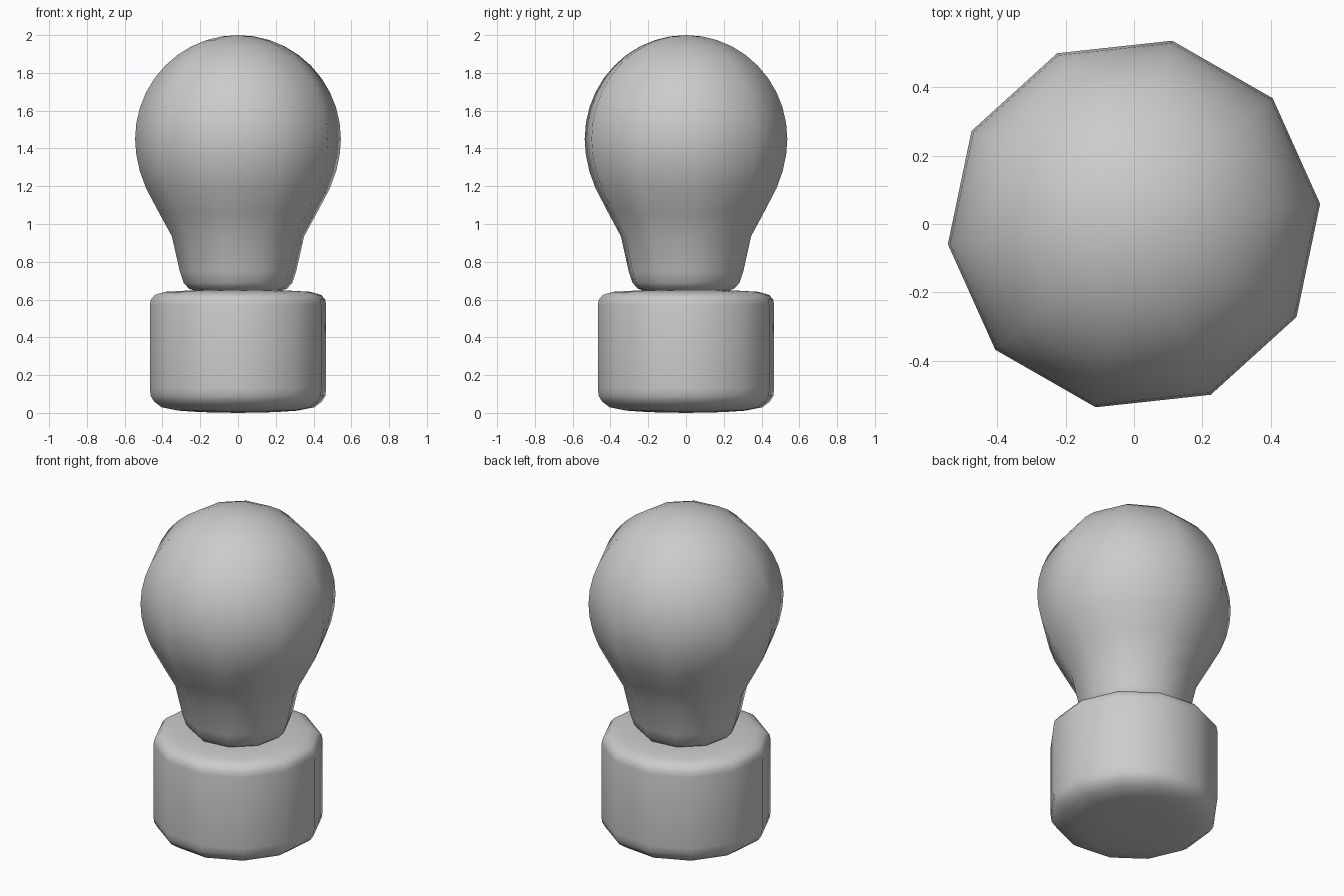
import bpy, bmesh
from math import sin, cos, pi, radians

if "Cube" in bpy.data.objects:
    bpy.data.objects.remove(bpy.data.objects["Cube"])


def lathe(name, profile, sides, phase):
    """Revolve (radius, z) rings around z, closing both ends at a pole."""
    bm = bmesh.new()
    rings = []
    for r, z in profile:
        if r == 0:
            rings.append([bm.verts.new((0, 0, z))] * sides)
        else:
            angles = [radians(phase) + 2 * pi * i / sides for i in range(sides)]
            rings.append([bm.verts.new((r * cos(a), r * sin(a), z)) for a in angles])
    for low, high in zip(rings, rings[1:]):
        for i in range(sides):
            j = (i + 1) % sides
            corners = [low[i], low[j], high[j], high[i]]
            bm.faces.new(list(dict.fromkeys(corners)))
    bmesh.ops.recalc_face_normals(bm, faces=bm.faces)
    mesh = bpy.data.meshes.new(name)
    bm.to_mesh(mesh)
    bm.free()
    mesh.shade_smooth()
    obj = bpy.data.objects.new(name, mesh)
    bpy.context.collection.objects.link(obj)
    return obj


# Squat twelve-sided base with rounded rims and slightly domed ends
base_profile = [(0, 0), (0.20, 0.004), (0.32, 0.012), (0.41, 0.03), (0.45, 0.06),
                (0.468, 0.09), (0.473, 0.13), (0.473, 0.57), (0.467, 0.60),
                (0.445, 0.625), (0.39, 0.641), (0.28, 0.647), (0, 0.65)]
lathe("base", base_profile, 12, 9)

# Ten-sided bulb: tapered neck flowing into a round head
neck = [(0, 0.64), (0.225, 0.645), (0.262, 0.658), (0.29, 0.69), (0.31, 0.75),
        (0.352, 0.935), (0.418, 1.055), (0.49, 1.19), (0.523, 1.28), (0.542, 1.37)]
head = [(0.548 * cos(radians(a)), 1.45 + 0.55 * sin(radians(a))) for a in range(0, 84, 9)]
lathe("bulb", neck + head + [(0, 2.0)], 10, 6.2)
